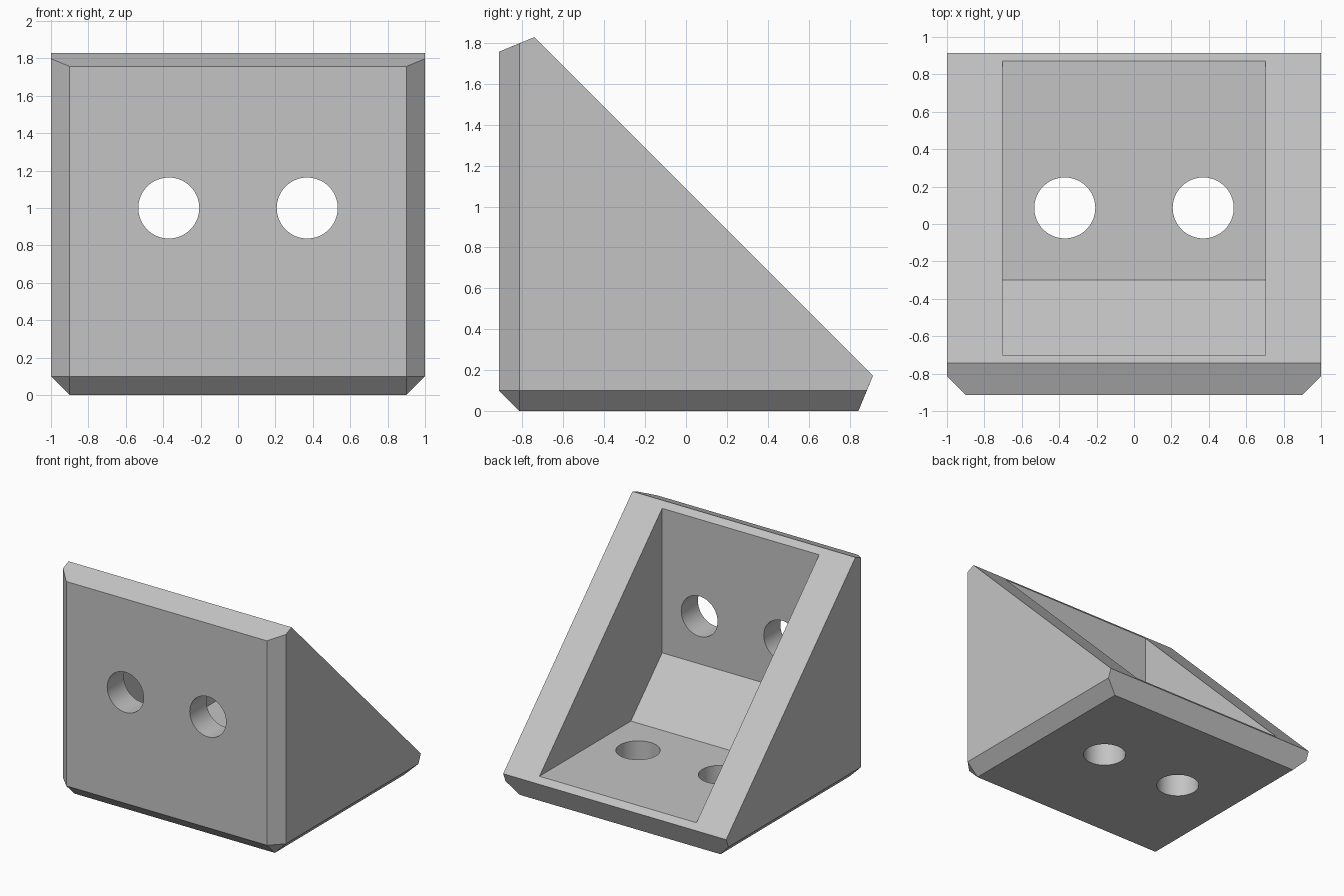
import bpy, bmesh, math

cube = bpy.data.objects.get("Cube")
if cube:
    bpy.data.objects.remove(cube, do_unlink=True)

grey = bpy.data.materials.new("light grey")
grey.use_nodes = True
colour = (0.55, 0.55, 0.55, 1)
grey.diffuse_color = colour
grey.node_tree.nodes["Principled BSDF"].inputs["Base Color"].default_value = colour


def hull(name, half_points):
    """Convex solid from points mirrored across x = 0."""
    bm = bmesh.new()
    for x, y, z in half_points:
        for side in (-1, 1):
            bm.verts.new((side * x, y, z))
    bmesh.ops.convex_hull(bm, input=bm.verts[:])
    bmesh.ops.dissolve_limit(bm, angle_limit=math.radians(1.5),
                             verts=bm.verts[:], edges=bm.edges[:])
    bmesh.ops.recalc_face_normals(bm, faces=bm.faces[:])
    mesh = bpy.data.meshes.new(name)
    bm.to_mesh(mesh)
    bm.free()
    mesh.materials.append(grey)
    obj = bpy.data.objects.new(name, mesh)
    bpy.context.collection.objects.link(obj)
    return obj


def drill(name, location, tilt):
    bpy.ops.mesh.primitive_cylinder_add(vertices=64, radius=0.163, depth=0.5,
                                        location=location, rotation=(tilt, 0, 0))
    obj = bpy.context.object
    obj.name = name
    obj.data.materials.append(grey)
    return obj


# Wedge body with chamfered outer edges
F, T = -0.914, 0.1
bracket = hull("corner_bracket", [
    (0.9, F, T), (0.9, F, 1.757),                      # front face
    (1, F + T, T), (1, F + T, 1.798),                  # side chamfer
    (1, -0.742, 1.828), (1, 0.914, 0.172),             # sloping rim
    (1, 0.884, T), (0.9, 0.843, 0), (0.9, F + T, 0),   # underside
])

# Open pocket with a sloping inner corner
W, P, Z = 0.704, -0.7, 0.214
cutters = [hull("pocket_cutter", [
    (W, P, 0.614), (W, -0.3, Z), (W, 2, Z), (W, 2, 2.5), (W, P, 2.5)])]

# Two screw holes in each plate
for side, x in (("right", -0.37), ("left", 0.37)):
    cutters.append(drill(f"{side}_front_hole_cutter", (x, -0.8, 1), math.pi / 2))
    cutters.append(drill(f"{side}_base_hole_cutter", (x, 0.086, 0.1), 0))

bpy.ops.object.select_all(action='DESELECT')
bpy.context.view_layer.objects.active = bracket
bracket.select_set(True)
for cutter in cutters:
    cutter.hide_render = True
    mod = bracket.modifiers.new(cutter.name, 'BOOLEAN')
    mod.operation = 'DIFFERENCE'
    mod.solver = 'EXACT'
    mod.object = cutter
    bpy.ops.object.modifier_apply(modifier=mod.name)
for cutter in cutters:
    bpy.data.objects.remove(cutter, do_unlink=True)

# Smooth hole walls, crisp edges elsewhere
bpy.ops.object.shade_smooth_by_angle(angle=math.radians(15))
